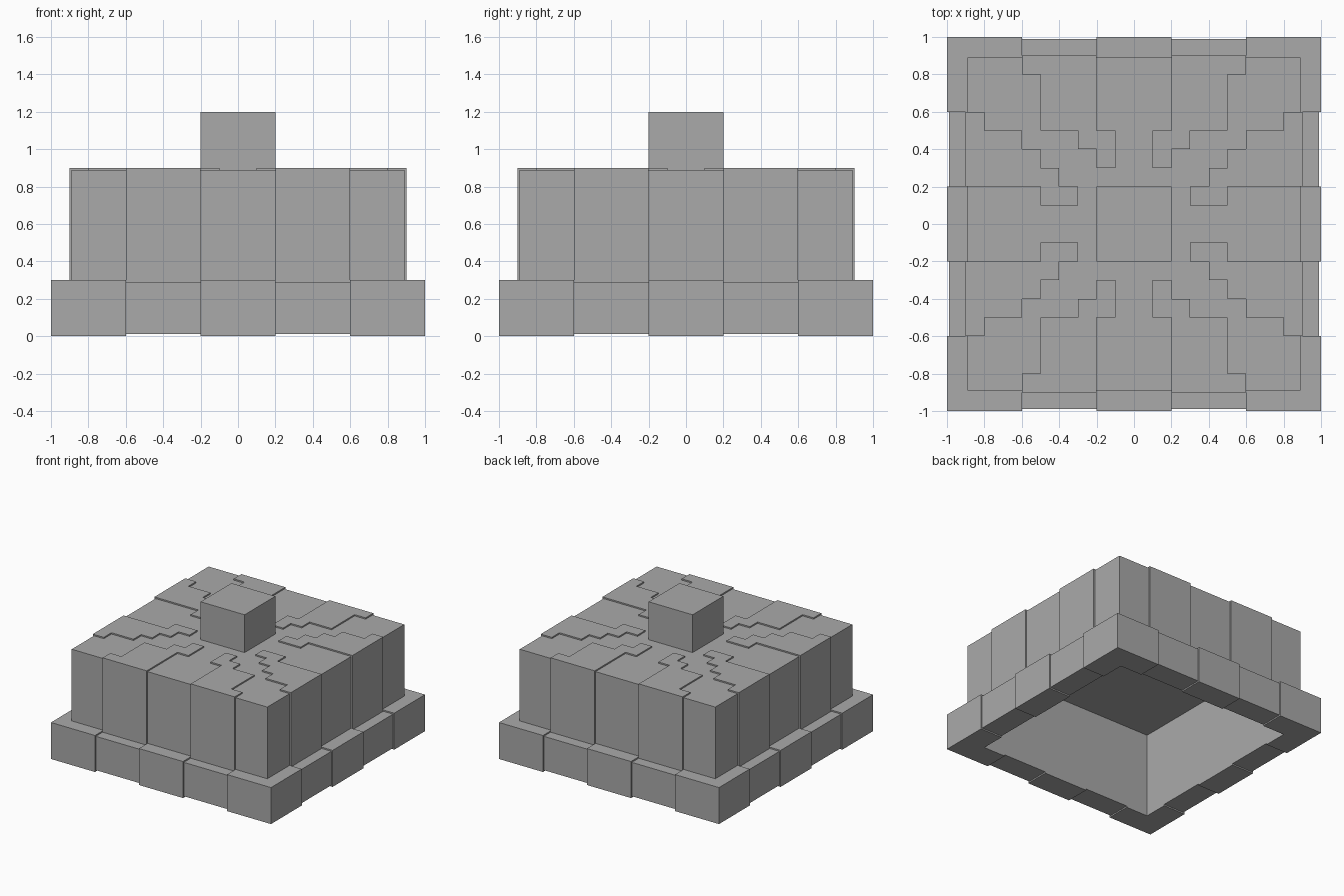
import bpy, bmesh
from mathutils import Vector

cube = bpy.data.objects.get("Cube")
if cube:
    bpy.data.objects.remove(cube)

STEP = 0.011      # depth of the relief between neighbouring blocks
WALL = 0.8        # half width of the hollow underneath

stone = bpy.data.materials.new("grey_stone")
stone.use_nodes = True
stone.diffuse_color = (0.4, 0.4, 0.4, 1)
stone.node_tree.nodes["Principled BSDF"].inputs["Base Color"].default_value = (0.4, 0.4, 0.4, 1)


def finish(bm, name, mirror=()):
    """Turn a bmesh into a named object, mirrored on the given axes."""
    bmesh.ops.recalc_face_normals(bm, faces=bm.faces)
    mesh = bpy.data.meshes.new(name)
    bm.to_mesh(mesh)
    bm.free()
    mesh.materials.append(stone)
    obj = bpy.data.objects.new(name, mesh)
    bpy.context.collection.objects.link(obj)
    if mirror:
        mod = obj.modifiers.new("Mirror", 'MIRROR')
        mod.use_axis = ["x" in mirror, "y" in mirror, False]
        mod.use_mirror_merge = False
    return obj


def extrude(bm, face, dz):
    out = bmesh.ops.extrude_face_region(bm, geom=[face])
    verts = [v for v in out["geom"] if isinstance(v, bmesh.types.BMVert)]
    bmesh.ops.translate(bm, verts=verts, vec=(0, 0, dz))


def prism(outline, z0, z1):
    """Closed prism over a plan outline."""
    bm = bmesh.new()
    low = bm.faces.new([bm.verts.new((x, y, z0)) for x, y in outline])
    high = bm.faces.new([bm.verts.new((x, y, z1)) for x, y in outline])
    n = len(outline)
    a, b = list(low.verts), list(high.verts)
    for i in range(n):
        j = (i + 1) % n
        bm.faces.new((a[i], a[j], b[j], b[i]))
    return bm


# Hollow core: square rings from the ceiling of the hollow, round the outside, to the top block
profile = [(WALL, 0.7), (WALL, STEP), (1 - STEP, STEP), (1 - STEP, 0.3 - STEP),
           (0.9 - STEP, 0.3 - STEP), (0.9 - STEP, 0.9 - STEP),
           (0.2, 0.9 - STEP), (0.2, 1.2)]
bm = bmesh.new()
rings = [[bm.verts.new((r * sx, r * sy, z)) for sx, sy in ((-1, -1), (1, -1), (1, 1), (-1, 1))]
         for r, z in profile]
for lower, upper in zip(rings, rings[1:]):
    for i in range(4):
        j = (i + 1) % 4
        bm.faces.new((lower[i], lower[j], upper[j], upper[i]))
bm.faces.new(rings[0])
bm.faces.new(rings[-1])
finish(bm, "hollow_core_and_top_block")

# Protruding base blocks: four corners and four centres
corner = [(0.6, WALL), (WALL, WALL), (WALL, 0.6), (1, 0.6), (1, 1), (0.6, 1)]
finish(prism(corner, 0, 0.3), "base_corner_blocks", "xy")
centre = [(-0.2, WALL), (0.2, WALL), (0.2, 1), (-0.2, 1)]
finish(prism(centre, 0, 0.3), "base_front_back_blocks", "y")
finish(prism([(y, x) for x, y in centre], 0, 0.3), "base_side_blocks", "x")


def raised_panel(name, outline, axis):
    """Stepped roof plate that folds down over the outer wall."""
    inner = 0.86
    bm = prism(outline, inner, 0.9)
    cut = Vector((1, 0, 0)) if axis == "x" else Vector((0, 1, 0))
    bmesh.ops.bisect_plane(bm, geom=bm.verts[:] + bm.edges[:] + bm.faces[:],
                           plane_co=cut * inner, plane_no=cut)
    bm.normal_update()
    rim = [f for f in bm.faces if f.calc_center_median().dot(cut) > inner
           and all(abs(v.co.z - inner) < 1e-4 for v in f.verts)]
    for f in rim:
        extrude(bm, f, 0.28 - inner)
    bmesh.ops.recalc_face_normals(bm, faces=bm.faces)
    bmesh.ops.dissolve_limit(bm, angle_limit=0.01, verts=bm.verts, edges=bm.edges)
    finish(bm, name, "xy")


# Zigzag panels on the front/back and on the two sides
raised_panel("front_back_panels",
             [(.2, .9), (.2, .5), (.1, .5), (.1, .3), (.2, .3), (.2, .4),
              (.3, .4), (.3, .5), (.5, .5), (.5, .8), (.6, .8), (.6, .9)], "y")
raised_panel("side_panels",
             [(.9, .2), (.5, .2), (.5, .1), (.3, .1), (.3, .2), (.4, .2), (.4, .3),
              (.5, .3), (.5, .4), (.6, .4), (.6, .5), (.8, .5), (.8, .6), (.9, .6)], "x")
